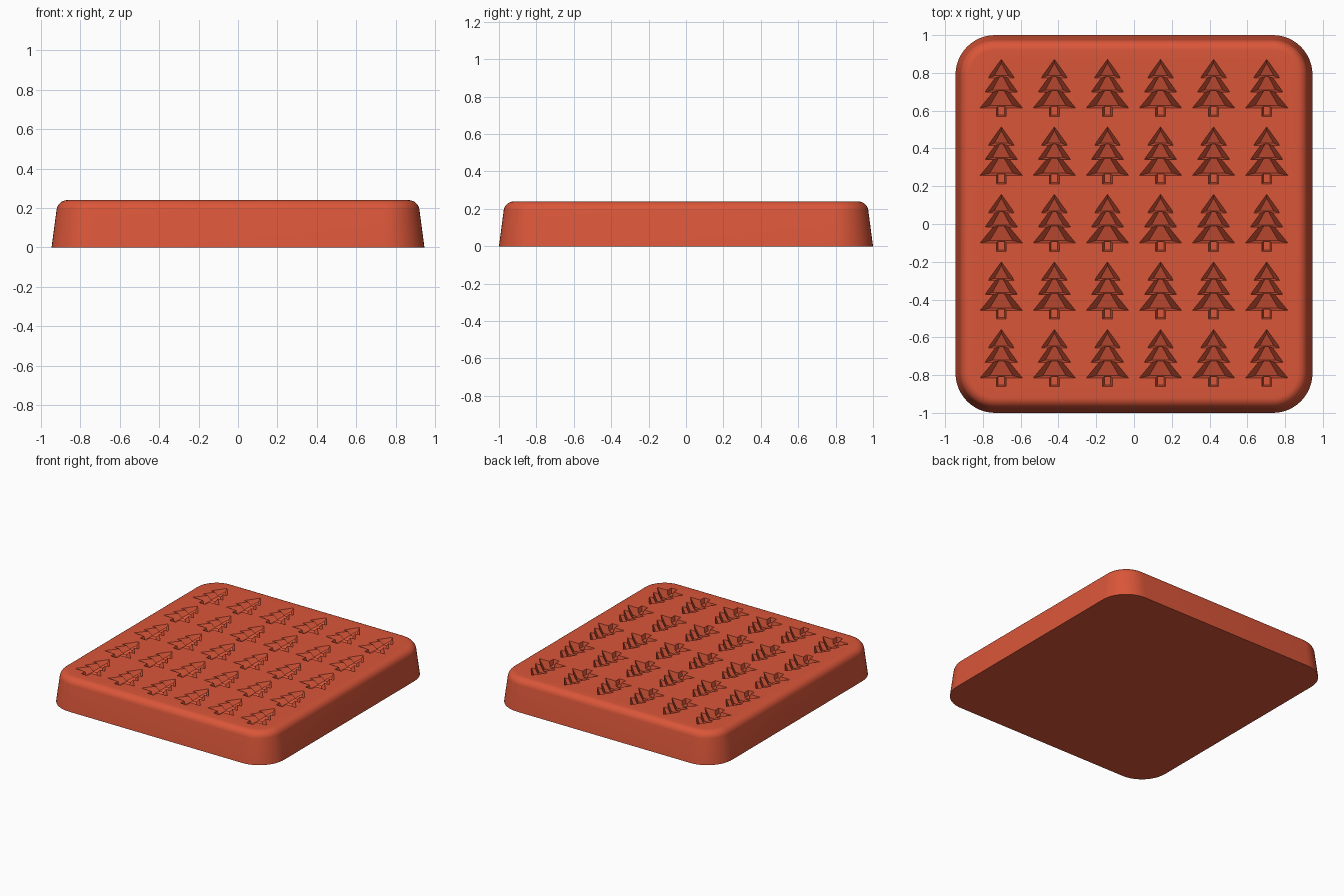
import bpy, bmesh, math
from mathutils import Vector

if "Cube" in bpy.data.objects:
    bpy.data.objects.remove(bpy.data.objects["Cube"])

HX, HY, TOP, CORNER = 0.945, 1.0, 0.24, 0.21

mat = bpy.data.materials.new("terracotta red")
mat.use_nodes = True
colour = (0.70, 0.093, 0.041, 1)
mat.diffuse_color = colour
mat.node_tree.nodes["Principled BSDF"].inputs["Base Color"].default_value = colour


def make_object(name, bm):
    bmesh.ops.recalc_face_normals(bm, faces=bm.faces)
    mesh = bpy.data.meshes.new(name)
    bm.to_mesh(mesh)
    bm.free()
    mesh.materials.append(mat)
    obj = bpy.data.objects.new(name, mesh)
    bpy.context.collection.objects.link(obj)
    return obj


def ring(bm, inset, z, steps=12):
    """Rounded rectangle of vertices, inset from the footprint."""
    r = CORNER - inset
    verts = []
    for q, (sx, sy) in enumerate([(1, 1), (-1, 1), (-1, -1), (1, -1)]):
        for i in range(steps + 1):
            a = math.pi / 2 * (q + i / steps)
            verts.append(bm.verts.new((sx * (HX - CORNER) + r * math.cos(a),
                                       sy * (HY - CORNER) + r * math.sin(a), z)))
    return verts


# Tray body: tapered wall, rounded rim, flat top and bottom
FILLET, LEAN = 0.055, 0.025
profile = [(0, 0)]
for i in range(9):
    a = math.radians(7 + 83 * i / 8)
    profile.append((LEAN + FILLET * (1 - math.cos(a)), TOP - FILLET * (1 - math.sin(a))))
bm = bmesh.new()
rings = [ring(bm, inset, z) for inset, z in profile]
for low, high in zip(rings, rings[1:]):
    for i in range(len(low)):
        j = (i + 1) % len(low)
        bm.faces.new((low[i], low[j], high[j], high[i]))
bm.faces.new(rings[0])
bm.faces.new(rings[-1])
tray = make_object("tray", bm)


def hull(bm, points):
    verts = [bm.verts.new(p) for p in points]
    result = bmesh.ops.convex_hull(bm, input=verts)
    bmesh.ops.delete(bm, geom=list({g for g in result["geom_interior"] + result["geom_unused"]
                                    if isinstance(g, bmesh.types.BMVert)}), context="VERTS")


def tier(bm, cx, cy, apex, base, half, depth):
    """Half-pyramid bough: shallow at its apex, deep at its base."""
    lift = TOP + 0.01
    pts = [Vector((0, apex, lift)), Vector((0, apex, TOP)),
           Vector((0, apex - 0.02, TOP - depth * 0.4))]
    for s in (-1, 1):
        pts += [Vector((s * half, base, lift)), Vector((s * half, base, TOP)),
                Vector((s * half * 0.88, base + 0.016, TOP)),
                Vector((s * half * 0.55, base + 0.012, TOP - depth))]
    hull(bm, [p + Vector((cx, cy, 0)) for p in pts])


def trunk(bm, cx, cy):
    """Tapered slot under the boughs."""
    hull(bm, [(cx + s * w, cy + y, z) for s in (-1, 1)
              for w, z, low in ((0.026, TOP + 0.01, -0.151), (0.026, TOP, -0.151),
                                (0.017, TOP - 0.035, -0.142))
              for y in (low, -0.09)])


# Tree-shaped cavities, six columns by five rows
bm = bmesh.new()
for col in range(6):
    for row in range(5):
        cx, cy = (col - 2.5) * 0.281, (row - 2) * 0.3575 + 0.005
        tier(bm, cx, cy, 0.152, 0.053, 0.068, 0.045)
        tier(bm, cx, cy, 0.098, -0.022, 0.086, 0.052)
        tier(bm, cx, cy, 0.03, -0.105, 0.112, 0.060)
        trunk(bm, cx, cy)
cutter = make_object("tree_cutter", bm)
cutter.hide_render = True

cut = tray.modifiers.new("tree cavities", "BOOLEAN")
cut.operation = "DIFFERENCE"
cut.solver = "EXACT"
cut.use_self = True
cut.object = cutter

# Apply the cut, then drop the helper
bpy.ops.object.select_all(action="DESELECT")
tray.select_set(True)
bpy.context.view_layer.objects.active = tray
bpy.ops.object.modifier_apply(modifier=cut.name)
bpy.data.objects.remove(cutter)
bpy.ops.object.shade_smooth_by_angle(angle=math.radians(30))
